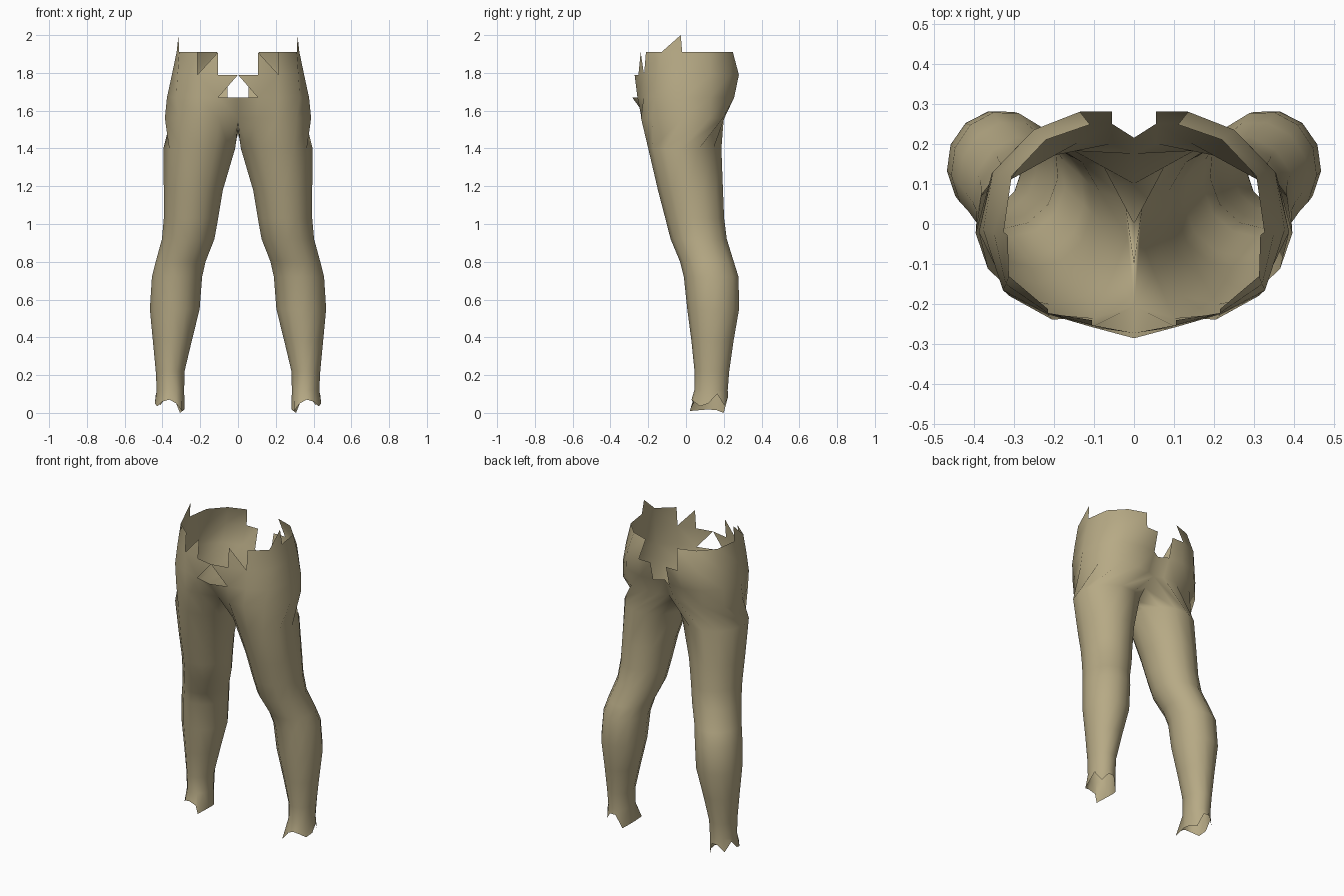
import bpy, bmesh, math

if "Cube" in bpy.data.objects:
    bpy.data.objects.remove(bpy.data.objects["Cube"])

N = 13      # points round one leg
PELVIS = 10  # of these, the points that continue up into the hips

# colour
cloth = bpy.data.materials.new("khaki_cloth")
cloth.diffuse_color = (0.47, 0.40, 0.235, 1)
cloth.use_nodes = True
cloth.node_tree.nodes["Principled BSDF"].inputs["Base Color"].default_value = cloth.diffuse_color

# leg sections: height, inner x, outer x, front y, back y
sections = [
    (0.12, 0.285, 0.43, 0.045, 0.222),
    (0.22, 0.283, 0.435, 0.046, 0.230),
    (0.38, 0.245, 0.45, 0.030, 0.253),
    (0.55, 0.203, 0.466, 0.008, 0.283),
    (0.72, 0.190, 0.455, -0.010, 0.280),
    (0.80, 0.172, 0.435, -0.030, 0.255),
    (0.92, 0.125, 0.402, -0.080, 0.218),
    (1.03, 0.105, 0.392, -0.108, 0.204),
    (1.18, 0.080, 0.392, -0.147, 0.198),
    (1.40, 0.015, 0.394, -0.198, 0.190),
]

# hip rows: height, then (x, y) from front centre round the side to back centre
hips = [
    (1.56, [(0, -.205), (.1, -.235), (.205, -.238), (.31, -.18), (.387, -.02),
            (.355, .125), (.25, .195), (.14, .203), (.055, .2), (0, .175)]),
    (1.67, [(0, -.285), (.105, -.257), (.215, -.225), (.327, -.165), (.376, -.015),
            (.352, .13), (.265, .22), (.15, .255), (.055, .25), (0, .215)]),
    (1.79, [(0, -.272), (.105, -.252), (.215, -.222), (.32, -.15), (.35, -.02),
            (.33, .13), (.25, .235), (.135, .28), (.055, .28), (0, .225)]),
    (1.91, [(0, -.26), (.105, -.24), (.215, -.212), (.312, -.13), (.325, -.02),
            (.305, .12), (.22, .21), (.11, .248), (.05, .25), (0, .22)]),
]
crotch = [(0, .1, 1.515), (0, .0, 1.475), (0, -.1, 1.505)]

# ragged ankle hem heights round the leg
hem = [.01, .05, .07, .06, .035, .05, .10, .04, .085, .085, 0, .015, .018]

bm = bmesh.new()


def ring(x0, x1, y0, y1, heights):
    row = []
    for i in range(N):
        a = math.radians(-54) + 2 * math.pi * i / N
        x = (x0 + x1) / 2 + (x1 - x0) / 2 * math.sin(a) * 1.01
        y = (y0 + y1) / 2 - (y1 - y0) / 2 * math.cos(a) * 1.01
        row.append(bm.verts.new((x, y, heights[i])))
    return row


# leg tube from the ankle hem up to the crotch
rows = [ring(0.283, 0.44, 0.03, 0.225, hem)]
rows[0][0].co.y = 0.02
for z, x0, x1, y0, y1 in sections:
    rows.append(ring(x0, x1, y0, y1, [z] * N))
hip = [[bm.verts.new((x, y, z)) for x, y in pts] for z, pts in hips]
rows.append(hip[0] + [bm.verts.new(p) for p in crotch])
for low, high in zip(rows, rows[1:]):
    for i in range(N):
        j = (i + 1) % N
        bm.faces.new((low[i], low[j], high[j], high[i]))

# hip panels, with torn-out cells and half cells along the waist
missing = {(2, 0), (2, 7), (1, 8), (2, 8)}
halves = {(1, 0): ((1, 1), (2, 1), (2, 0)),
          (2, 1): ((2, 1), (2, 2), (3, 1))}
for r in range(3):
    for c in range(PELVIS - 1):
        if (r, c) in missing:
            continue
        cell = halves.get((r, c), ((r, c), (r, c + 1), (r + 1, c + 1), (r + 1, c)))
        bm.faces.new([hip[k][m] for k, m in cell])

# pointed tatter at each side of the waist
tip = bm.verts.new((0.315, -0.028, 2.0))
bm.faces.new((hip[3][3], hip[3][4], tip))

bmesh.ops.delete(bm, geom=[v for v in bm.verts if not v.link_faces], context='VERTS')
for f in bm.faces:
    f.smooth = True

mesh = bpy.data.meshes.new("torn_trousers")
bm.to_mesh(mesh)
bm.free()
mesh.materials.append(cloth)
trousers = bpy.data.objects.new("torn_trousers", mesh)
bpy.context.collection.objects.link(trousers)

# second leg
mirror = trousers.modifiers.new("other_side", 'MIRROR')
mirror.use_axis[0] = True
mirror.use_clip = True
mirror.merge_threshold = 0.002
